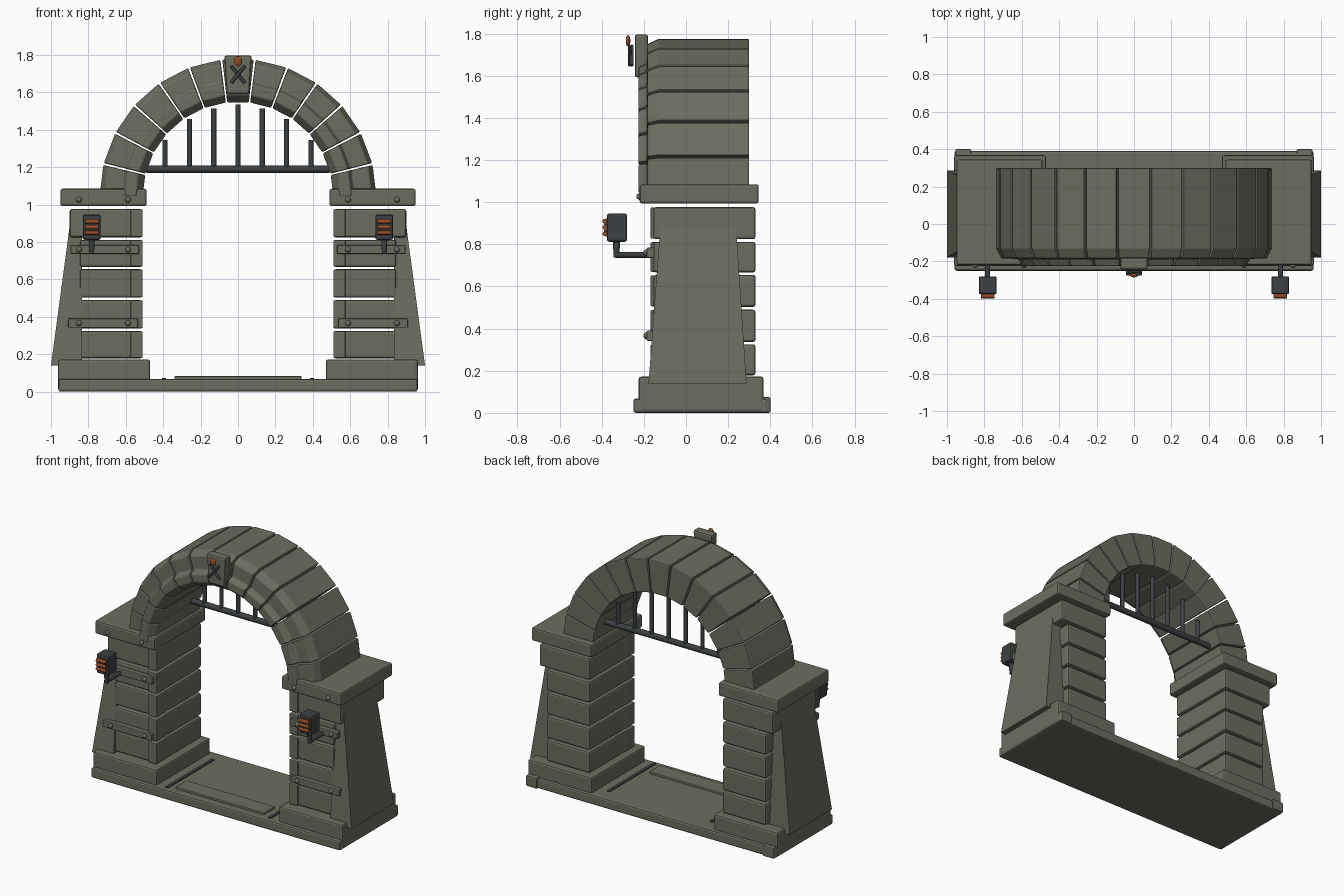
import bpy, bmesh, math
from mathutils import Vector, Matrix

if "Cube" in bpy.data.objects:
    bpy.data.objects.remove(bpy.data.objects["Cube"])


def material(name, rgb):
    m = bpy.data.materials.new(name)
    m.diffuse_color = (*rgb, 1)
    m.use_nodes = True
    m.node_tree.nodes["Principled BSDF"].inputs["Base Color"].default_value = m.diffuse_color
    return m


STONE = material("stone", (0.148, 0.153, 0.118))
IRON = material("dark_iron", (0.045, 0.052, 0.056))
EMBER = material("ember_orange", (0.30, 0.075, 0.022))


def finish(name, bm, mat, bevel=0.0):
    bmesh.ops.recalc_face_normals(bm, faces=bm.faces)
    me = bpy.data.meshes.new(name)
    bm.to_mesh(me)
    bm.free()
    me.materials.append(mat)
    ob = bpy.data.objects.new(name, me)
    bpy.context.collection.objects.link(ob)
    if bevel:
        mod = ob.modifiers.new("edge_bevel", 'BEVEL')
        mod.width = bevel
        mod.segments = 2
        mod.limit_method = 'ANGLE'
        mod.angle_limit = math.radians(35)
    return ob


def loft(name, rings, mat, bevel=0.0):
    """Closed solid through rings with equal point counts."""
    bm = bmesh.new()
    vs = [[bm.verts.new(p) for p in r] for r in rings]
    n = len(vs[0])
    for a, b in zip(vs, vs[1:]):
        for i in range(n):
            j = (i + 1) % n
            bm.faces.new((a[i], a[j], b[j], b[i]))
    bm.faces.new(vs[0])
    bm.faces.new(vs[-1])
    return finish(name, bm, mat, bevel)


def rect(x, y, z):
    return [(x[0], y[0], z), (x[1], y[0], z), (x[1], y[1], z), (x[0], y[1], z)]


def box(name, x, y, z, mat=STONE, bevel=0.0):
    return loft(name, [rect(x, y, z[0]), rect(x, y, z[1])], mat, bevel)


def side(s, a, b):
    """Mirror an x range to the left or right half."""
    return tuple(sorted((s * a, s * b)))


def rod(name, a, b, r, mat=IRON, sides=10, r2=None):
    a, b = Vector(a), Vector(b)
    bm = bmesh.new()
    rot = (b - a).to_track_quat('Z', 'Y').to_matrix().to_4x4()
    bmesh.ops.create_cone(bm, cap_ends=True, segments=sides, radius1=r,
                          radius2=r if r2 is None else r2, depth=(b - a).length,
                          matrix=Matrix.Translation((a + b) / 2) @ rot)
    ob = finish(name, bm, mat)
    for p in ob.data.polygons:
        p.use_smooth = len(p.vertices) == 4
    return ob


def ball(name, c, scale, mat):
    bm = bmesh.new()
    bmesh.ops.create_uvsphere(bm, u_segments=10, v_segments=7, radius=1,
                              matrix=Matrix.Translation(c) @ Matrix.Diagonal((*scale, 1)))
    ob = finish(name, bm, mat)
    for p in ob.data.polygons:
        p.use_smooth = True
    return ob


# Floor slab, threshold step and floor strips
box("floor_slab", (-0.96, 0.96), (-0.25, 0.39), (0, 0.068), bevel=0.012)
box("threshold_step", (-0.34, 0.34), (-0.2, -0.08), (0.06, 0.083), bevel=0.005)

ROWS = [(0.178, 0.325), (0.337, 0.49), (0.503, 0.655), (0.667, 0.812), (0.825, 0.977)]
for s, tag in ((-1, "left"), (1, "right")):
    box(f"floor_strip_{tag}", side(s, 0.385, 0.407), (-0.22, 0.29), (0.06, 0.074), IRON)
    box(f"corner_foot_{tag}", side(s, 0.87, 0.955), (0.35, 0.40), (0.0, 0.075), bevel=0.008)
    # Pillar: plinth, separate courses with corner quoins, capital
    box(f"plinth_{tag}", side(s, 0.47, 0.962), (-0.225, 0.368), (0.005, 0.172), bevel=0.012)
    for i, z in enumerate(ROWS):
        outer = 0.9 if i == 4 else 0.845
        box(f"pillar_course_{tag}_{i}", side(s, 0.512, outer), (-0.155, 0.33), z, bevel=0.012)
        box(f"quoin_{tag}_{i}", side(s, 0.51, 0.575), (-0.168, -0.06),
            (z[0] + 0.002, z[1] - 0.002), bevel=0.006)
    box(f"capital_{tag}", side(s, 0.488, 0.95), (-0.22, 0.345), (0.993, 1.085), bevel=0.012)
    # Tapered side buttress
    loft(f"buttress_{tag}", [rect(side(s, 0.835, 1.0), (-0.178, 0.287), 0.14),
                             rect(side(s, 0.835, 0.888), (-0.115, 0.232), 0.975)], STONE)
    # Straps with rivets
    for k, (z, x0, x1) in enumerate(((0.76, 0.53, 0.895), (0.366, 0.535, 0.908))):
        box(f"strap_{tag}_{k}", side(s, x0, x1), (-0.187, -0.15), (z - 0.024, z + 0.024),
            bevel=0.005)
    for k, (z, y) in enumerate(((0.76, -0.187), (0.366, -0.187), (1.027, -0.22))):
        for x in (0.588, 0.85):
            ball(f"rivet_{tag}_{k}", (s * x, y, z), (0.016, 0.016, 0.016), STONE)
    # Wall lantern on a bracket
    lx = s * 0.782
    rod(f"lantern_arm_{tag}", (lx, -0.15, 0.75), (lx, -0.335, 0.75), 0.014)
    rod(f"lantern_stem_{tag}", (lx, -0.33, 0.738), (lx, -0.33, 0.82), 0.013, r2=0.018)
    box(f"lantern_body_{tag}", (lx - 0.048, lx + 0.048), (-0.375, -0.28), (0.812, 0.946),
        IRON, 0.01)
    box(f"lantern_glow_{tag}", (lx - 0.034, lx + 0.034), (-0.381, -0.37), (0.838, 0.922), EMBER)
    for z in (0.85, 0.88, 0.91):
        rod(f"lantern_slat_{tag}", (lx - 0.037, -0.386, z), (lx + 0.037, -0.386, z), 0.011, EMBER, 8)
    for z in (0.865, 0.895):
        box(f"lantern_rail_{tag}", (lx - 0.037, lx + 0.037), (-0.388, -0.37),
            (z - 0.004, z + 0.004), IRON)

# Arch of thirteen wedge stones with a moulded front inner edge
CZ = 1.04
PROFILE = [(0.51, 0.30), (0.74, 0.30), (0.74, -0.13), (0.715, -0.183), (0.622, -0.187),
           (0.605, -0.225), (0.548, -0.225), (0.51, -0.175)]
STEP = math.pi / 13
for i in range(13):
    mid = (i + 0.5) * STEP
    rings = []
    for a in (mid - 0.47 * STEP, mid + 0.47 * STEP):
        rings.append([(r * math.cos(a), y, CZ + r * math.sin(a)) for r, y in PROFILE])
    loft(f"arch_stone_{i}", rings, STONE, 0.007)

# Keystone plaque with crossed bars and a flame
loft("keystone_plaque", [rect((-0.06, 0.06), (-0.243, -0.18), 1.592),
                         rect((-0.074, 0.074), (-0.243, -0.18), 1.797)], STONE, 0.012)
for s in (-1, 1):
    rod("crossed_bar", (-s * 0.037, -0.262 - s * 0.005, 1.65),
        (s * 0.037, -0.262 - s * 0.005, 1.742), 0.009)
ball("flame", (0, -0.275, 1.766), (0.023, 0.011, 0.028), EMBER)

# Hanging grille in the arch
GY = 0.19
rod("grille_crossbar", (-0.49, GY, 1.19), (0.49, GY, 1.19), 0.02)
for k, top in enumerate((1.535, 1.515, 1.458, 1.345)):
    for s in ((1,) if k == 0 else (-1, 1)):
        rod("grille_bar", (s * k * 0.13, GY, 1.19), (s * k * 0.13, GY, top), 0.0145)
